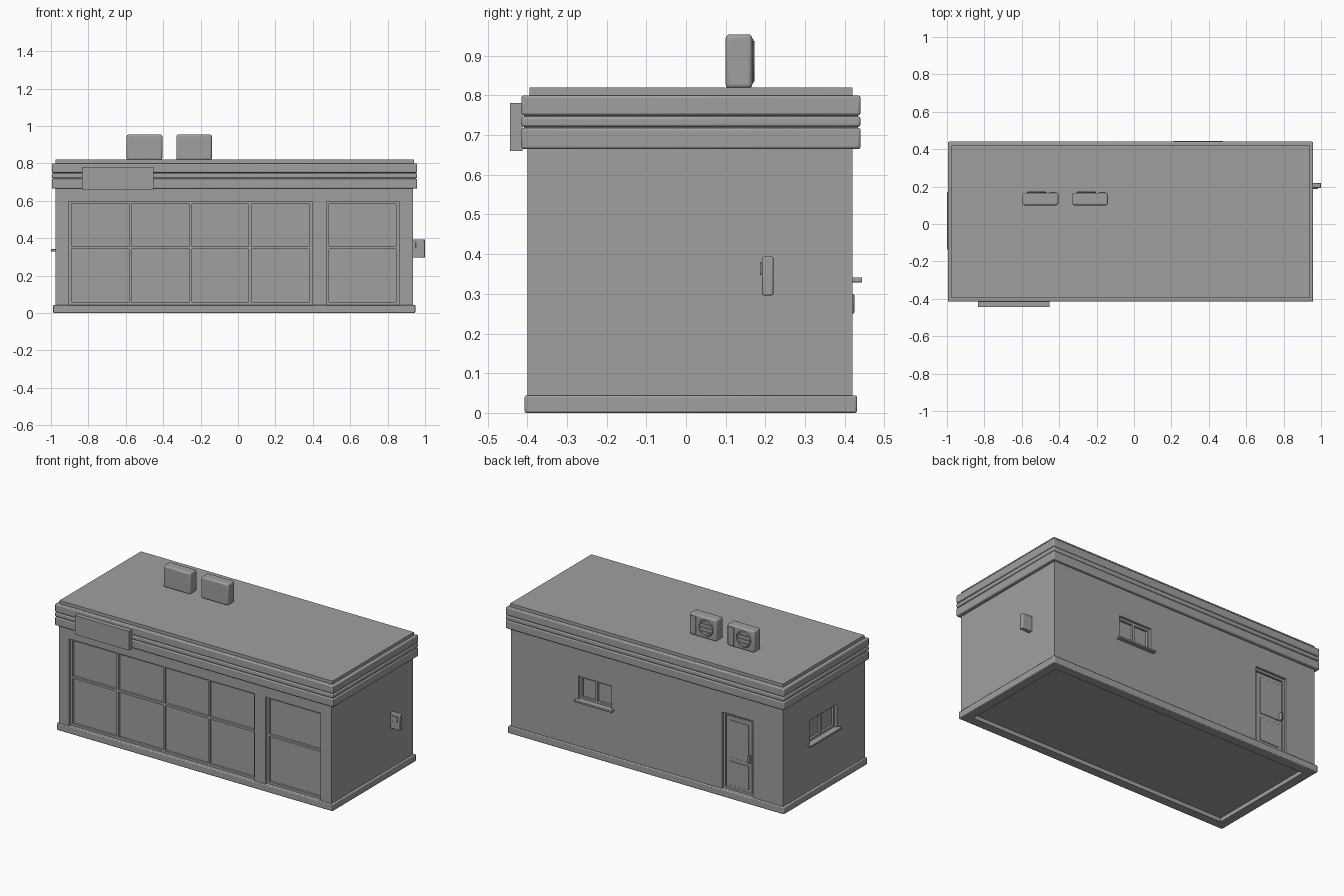
import bpy, math
from mathutils import Vector

if "Cube" in bpy.data.objects:
    bpy.data.objects.remove(bpy.data.objects["Cube"])

grey = bpy.data.materials.new("plain_grey")
grey.use_nodes = True
COLOUR = (0.35, 0.35, 0.34, 1)
grey.diffuse_color = COLOUR
grey.node_tree.nodes["Principled BSDF"].inputs["Base Color"].default_value = COLOUR


def box(name, xs, ys, zs, bevel=0, segments=2):
    """Box from its extents along each axis, with optional rounded edges."""
    lo, hi = (Vector(v) for v in zip(xs, ys, zs))
    bpy.ops.mesh.primitive_cube_add(size=1, location=(lo + hi) / 2)
    ob = bpy.context.object
    ob.name = name
    ob.scale = hi - lo
    bpy.ops.object.transform_apply(location=False, rotation=False, scale=True)
    ob.data.materials.append(grey)
    if bevel:
        mod = ob.modifiers.new("rounding", 'BEVEL')
        mod.width, mod.segments = bevel, segments
        bpy.ops.object.shade_smooth_by_angle(angle=math.radians(40))
    return ob


def cut(target, xs, ys, zs):
    """Recess a box-shaped opening into the target."""
    cutter = box("opening_cutter", xs, ys, zs)
    cutter.hide_render = True
    cutter.hide_set(True)
    cutter.display_type = 'WIRE'
    mod = target.modifiers.new("opening", 'BOOLEAN')
    mod.object, mod.operation, mod.solver = cutter, 'DIFFERENCE', 'EXACT'


X0, X1, Y0, Y1 = -0.975, 0.935, -0.40, 0.42
RECESS = 0.03

# Body and roof
walls = box("walls", (X0, X1), (Y0, Y1), (0.03, 0.70))
box("roof_slab", (X0, X1 + 0.005), (Y0 + 0.005, Y1), (0.69, 0.82))

# Cornice: three rounded bands over a slightly smaller core
box("cornice_core", (-0.988, 0.951), (-0.408, 0.433), (0.67, 0.795))
for name, zs in (("lower", (0.665, 0.718)), ("middle", (0.721, 0.747)), ("upper", (0.75, 0.80))):
    box("cornice_" + name, (-0.995, 0.958), (-0.415, 0.44), zs, 0.006)

# Plinth ring around a hollow underside
PX0, PX1, PY0, PY1, PW = -0.988, 0.948, -0.407, 0.431, 0.06
plinth = box("plinth", (PX0, PX1), (PY0, PY1), (0, 0.044), 0.005)
cut(plinth, (PX0 + PW, PX1 - PW), (PY0 + PW, PY1 - PW), (-0.1, 0.025))


def place(side, u, depth, z):
    """Map wall coordinates to extents; depth is measured outward."""
    a, b = depth
    if side == "front":
        return u, (Y0 - b, Y0 - a), z
    if side == "back":
        return u, (Y1 + a, Y1 + b), z
    return (X0 - b, X0 - a), u, z


def glazing(name, side, u, z, mullions=(), rails=(), w=0.014):
    """Recessed opening with an outer frame, mullions and rails."""
    cut(walls, *place(side, u, (-RECESS, 0.05), z))
    inner = (-RECESS - 0.005, -RECESS + 0.014)
    for end, c in (("left", u[0] + w / 2), ("right", u[1] - w / 2)):
        box(f"{name}_jamb_{end}", *place(side, (c - w / 2, c + w / 2), inner, z))
    for end, c in (("bottom", z[0] + w / 2), ("top", z[1] - w / 2)):
        box(f"{name}_frame_{end}", *place(side, u, inner, (c - w / 2, c + w / 2)))
    for m in mullions:
        box(f"{name}_mullion", *place(side, (m - w / 2, m + w / 2), inner, z))
    for r in rails:
        box(f"{name}_rail", *place(side, u, inner, (r - w / 2, r + w / 2)))


# Shop front and its entrance bay
glazing("shop_window", "front", (-0.905, 0.395), (0.044, 0.597), (-0.576, -0.252, 0.064), (0.35,))
glazing("entrance", "front", (0.472, 0.86), (0.044, 0.597), (), (0.35,))

# Small windows with projecting sills
for name, side, u in (("back_window", "back", (0.227, 0.46)), ("side_window", "left", (-0.12, 0.155))):
    glazing(name, side, u, (0.34, 0.487), (sum(u) / 2,))
    box(name + "_sill", *place(side, (u[0] - 0.016, u[1] + 0.016), (-RECESS, 0.024), (0.329, 0.341)), 0.002)

# Back door: surround, leaf rails and handle
DOOR, DOOR_Z = (-0.765, -0.545), (0.044, 0.53)
glazing("back_door", "back", DOOR, DOOR_Z)
leaf = (DOOR[0] + 0.018, DOOR[1] - 0.018)
box("back_door_leaf", *place("back", leaf, (-0.035, -0.018), (0.05, 0.51)), 0.002)
for name, zs in (("lower", (0.075, 0.225)), ("upper", (0.25, 0.485))):
    box("back_door_panel_" + name, *place("back", (leaf[0] + 0.025, leaf[1] - 0.025), (-0.02, -0.014), zs), 0.002)
box("back_door_handle", *place("back", (leaf[0] + 0.008, leaf[0] + 0.02), (-0.02, 0.004), (0.25, 0.3)), 0.003)

# Blank sign board on the cornice
box("sign_board", (-0.835, -0.453), (-0.443, -0.412), (0.66, 0.781))

# Meter box on the right wall
box("meter_box", (X1 - 0.005, 1.0), (0.192, 0.22), (0.296, 0.394), 0.004)
box("meter_box_latch", (0.95, 0.985), (0.186, 0.195), (0.347, 0.38), 0.002)

# Rooftop cooling units with a fan grille and side panel at the back
for x in (-0.595, -0.33):
    box("cooling_unit", (x, x + 0.19), (0.10, 0.167), (0.818, 0.954), 0.01, 3)
    bpy.ops.mesh.primitive_torus_add(location=(x + 0.075, 0.168, 0.886), rotation=(math.pi / 2, 0, 0),
                                     major_radius=0.048, minor_radius=0.005,
                                     major_segments=24, minor_segments=6)
    ring = bpy.context.object
    ring.name = "fan_ring"
    ring.data.materials.append(grey)
    bpy.ops.object.shade_smooth_by_angle()
    for dz in (-0.024, 0, 0.024):
        half = math.sqrt(0.048 ** 2 - dz ** 2)
        box("fan_slat", (x + 0.075 - half, x + 0.075 + half), (0.165, 0.173), (0.884 + dz, 0.888 + dz))
    box("cooling_unit_panel", (x + 0.142, x + 0.18), (0.16, 0.17), (0.83, 0.942), 0.002)
